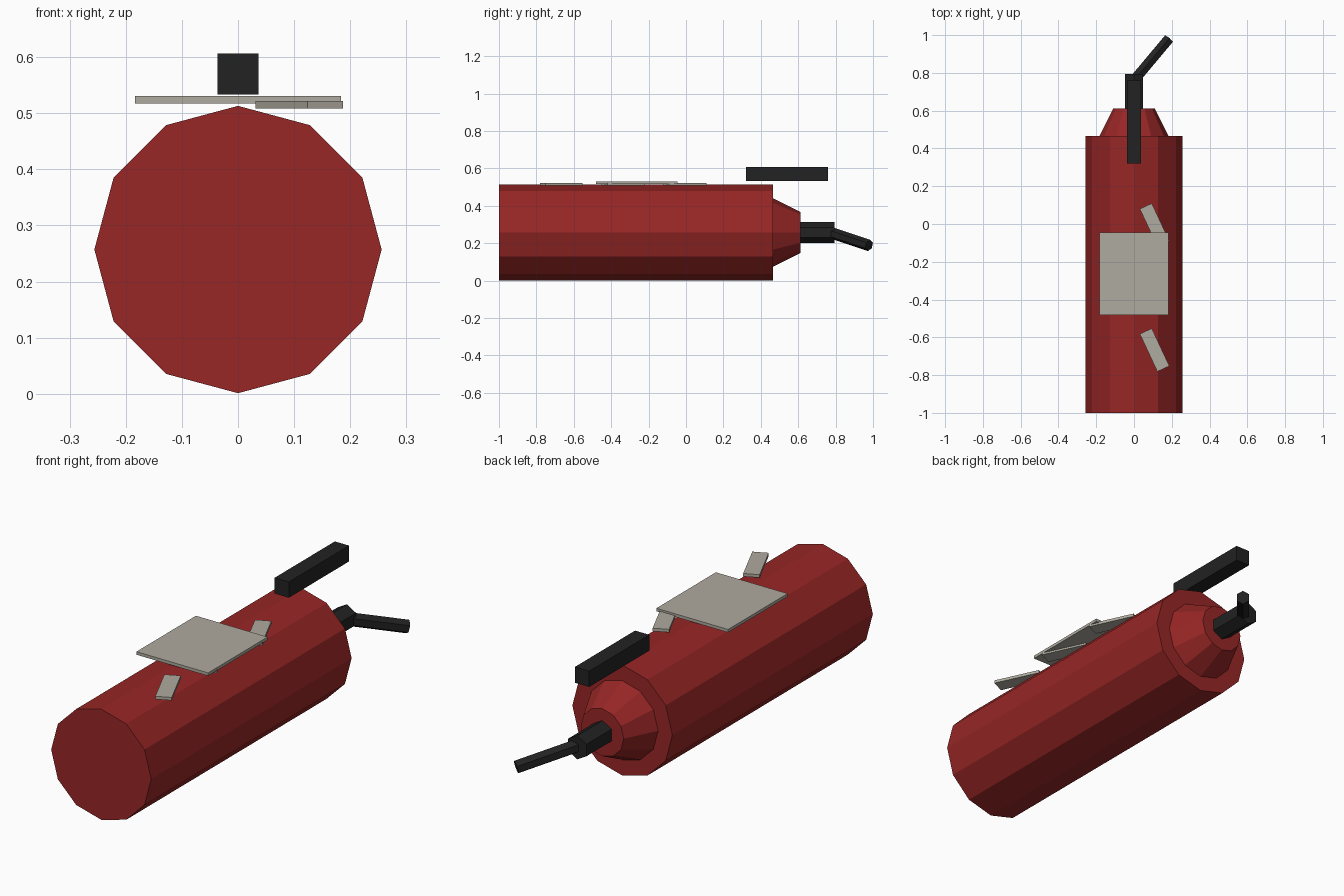
import bpy
import bmesh
import math
from mathutils import Matrix, Vector

cube = bpy.data.objects.get("Cube")
if cube:
    bpy.data.objects.remove(cube, do_unlink=True)


def material(name, rgb):
    mat = bpy.data.materials.new(name)
    mat.use_nodes = True
    color = (*rgb, 1.0)
    mat.diffuse_color = color
    mat.node_tree.nodes["Principled BSDF"].inputs["Base Color"].default_value = color
    return mat


RED = material("red paint", (0.31, 0.019, 0.019))
BLACK = material("black rubber", (0.016, 0.016, 0.016))
GREY = material("warm grey label", (0.43, 0.405, 0.35))


def add_object(name, bm, mat):
    mesh = bpy.data.meshes.new(name)
    bm.to_mesh(mesh)
    bm.free()
    mesh.materials.append(mat)
    obj = bpy.data.objects.new(name, mesh)
    bpy.context.collection.objects.link(obj)
    return obj


def tube(name, start, end, r_start, r_end, sides, mat):
    """Flat-sided tube or cone between two points, one edge facing up."""
    start, end = Vector(start), Vector(end)
    axis = end - start
    bm = bmesh.new()
    place = Matrix.Translation((start + end) / 2) @ axis.to_track_quat("Z", "Y").to_matrix().to_4x4()
    bmesh.ops.create_cone(bm, cap_ends=True, segments=sides, radius1=r_start,
                          radius2=r_end, depth=axis.length, matrix=place)
    return add_object(name, bm, mat)


def box(name, center, size, mat, turn=0.0):
    bm = bmesh.new()
    place = Matrix.Translation(center) @ Matrix.Rotation(turn, 4, "Z") @ Matrix.Diagonal((*size, 1))
    bmesh.ops.create_cube(bm, size=1, matrix=place)
    return add_object(name, bm, mat)


AXIS_Z = 0.257

# Cylinder lying along y, with a tapered shoulder at the back
tube("tank", (0, -1, AXIS_Z), (0, 0.465, AXIS_Z), 0.256, 0.256, 12, RED)
tube("shoulder", (0, 0.465, AXIS_Z), (0, 0.612, AXIS_Z), 0.183, 0.11, 12, RED)

# Valve and hose
tube("valve", (0, 0.61, AXIS_Z), (0, 0.795, AXIS_Z), 0.055, 0.055, 6, BLACK)
tube("hose", (0.012, 0.775, 0.256), (0.183, 0.979, 0.188), 0.031, 0.031, 6, BLACK)

# Handle bar above the tank
box("handle", (0, 0.54, 0.57), (0.073, 0.44, 0.073), BLACK)

# Label plate and the slanted strips below it
box("label_plate", (0, -0.263, 0.524), (0.367, 0.435, 0.014), GREY)
for i in range(3):
    box(f"label_strip_{i + 1}", (0.109, -0.667 + 0.331 * i, 0.515),
        (0.07, 0.22, 0.014), GREY, math.radians(25))
